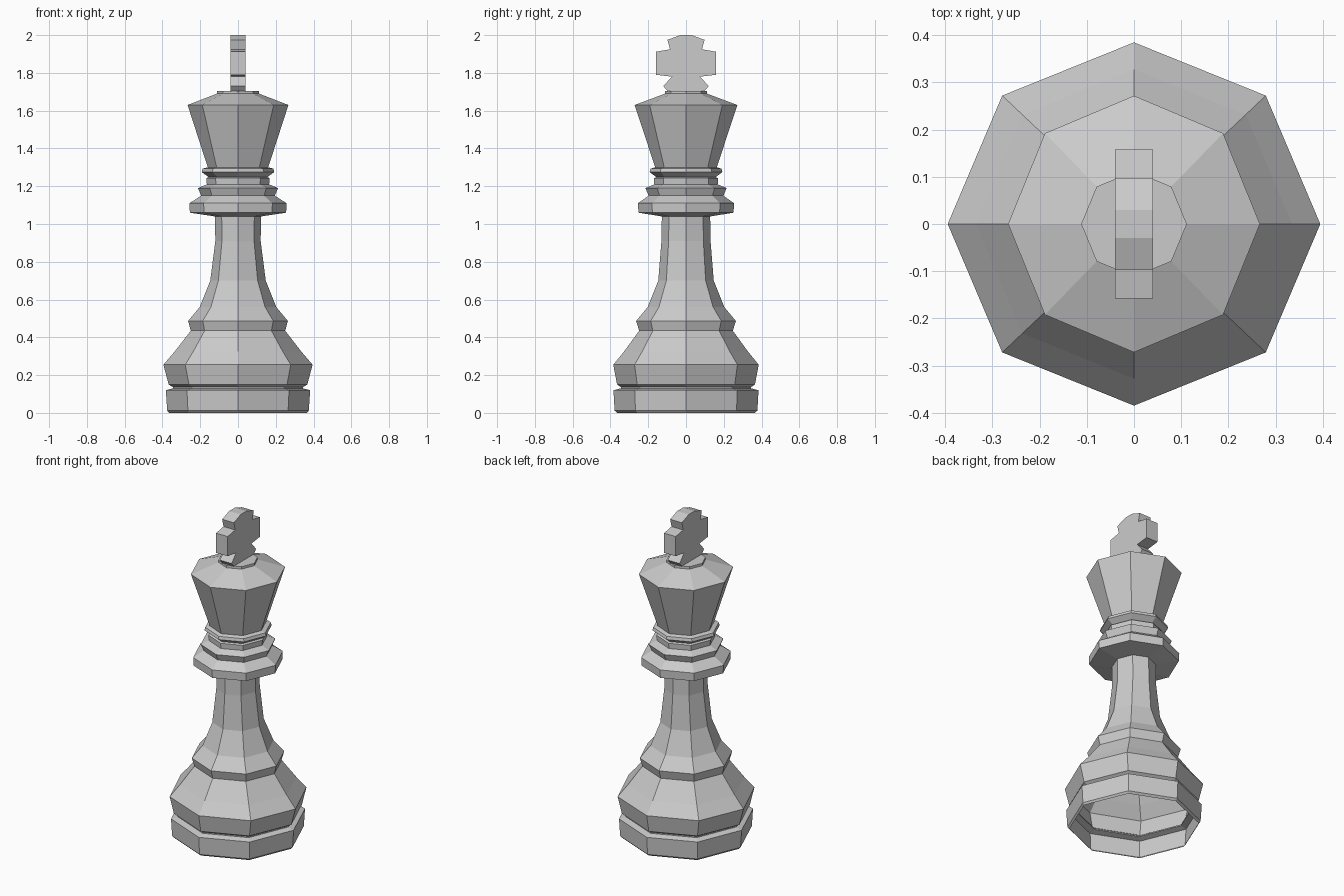
import bpy, bmesh
from math import cos, sin, pi

if "Cube" in bpy.data.objects:
    bpy.data.objects.remove(bpy.data.objects["Cube"])

SIDES = 8


def finish(bm, name):
    bmesh.ops.recalc_face_normals(bm, faces=bm.faces)
    mesh = bpy.data.meshes.new(name)
    bm.to_mesh(mesh)
    bm.free()
    obj = bpy.data.objects.new(name, mesh)
    bpy.context.collection.objects.link(obj)
    return obj


def lathe(name, profile, cap_top=False):
    """Eight-sided turned shell from (z, x radius, y radius) rings."""
    bm = bmesh.new()
    rings = [[bm.verts.new((rx * cos(2 * pi * i / SIDES), ry * sin(2 * pi * i / SIDES), z))
              for i in range(SIDES)] for z, rx, ry in profile]
    for a, b in zip(rings, rings[1:]):
        for i in range(SIDES):
            j = (i + 1) % SIDES
            bm.faces.new((a[i], a[j], b[j], b[i]))
    if cap_top:
        bm.faces.new(rings[-1])
    return finish(bm, name)


# Turned body: open-bottomed foot, stem, collars and flared head
lathe("turned_body", [
    # foot
    (0.0, 0.365, 0.365), (0.012, 0.375, 0.378), (0.12, 0.382, 0.384),
    (0.13, 0.345, 0.345), (0.137, 0.345, 0.345), (0.15, 0.367, 0.365),
    (0.255, 0.395, 0.385), (0.325, 0.335, 0.328), (0.435, 0.25, 0.248),
    (0.487, 0.264, 0.264),
    # stem
    (0.56, 0.203, 0.203), (0.70, 0.147, 0.147), (0.91, 0.12, 0.13),
    (1.04, 0.122, 0.128),
    # collars
    (1.06, 0.255, 0.252), (1.11, 0.257, 0.254), (1.15, 0.195, 0.198),
    (1.19, 0.212, 0.215), (1.21, 0.165, 0.168), (1.243, 0.168, 0.17),
    (1.248, 0.155, 0.157), (1.275, 0.192, 0.193), (1.293, 0.187, 0.188),
    (1.30, 0.16, 0.163),
    # head and cap
    (1.63, 0.267, 0.272), (1.69, 0.112, 0.112), (1.705, 0.112, 0.112),
], cap_top=True)

# Flat cross finial: half outline in (y, z), mirrored and extruded along x
half = [(0.095, 1.70), (0.12, 1.73), (0.075, 1.78), (0.158, 1.79),
        (0.158, 1.912), (0.085, 1.925), (0.098, 1.975), (0.03, 2.0)]
outline = half + [(-y, z) for y, z in reversed(half)]
bm = bmesh.new()
face = bm.faces.new([bm.verts.new((-0.04, y, z)) for y, z in outline])
geom = bmesh.ops.extrude_face_region(bm, geom=[face], use_keep_orig=True)["geom"]
bmesh.ops.translate(bm, vec=(0.08, 0, 0),
                    verts=[v for v in geom if isinstance(v, bmesh.types.BMVert)])
finish(bm, "cross_finial")
